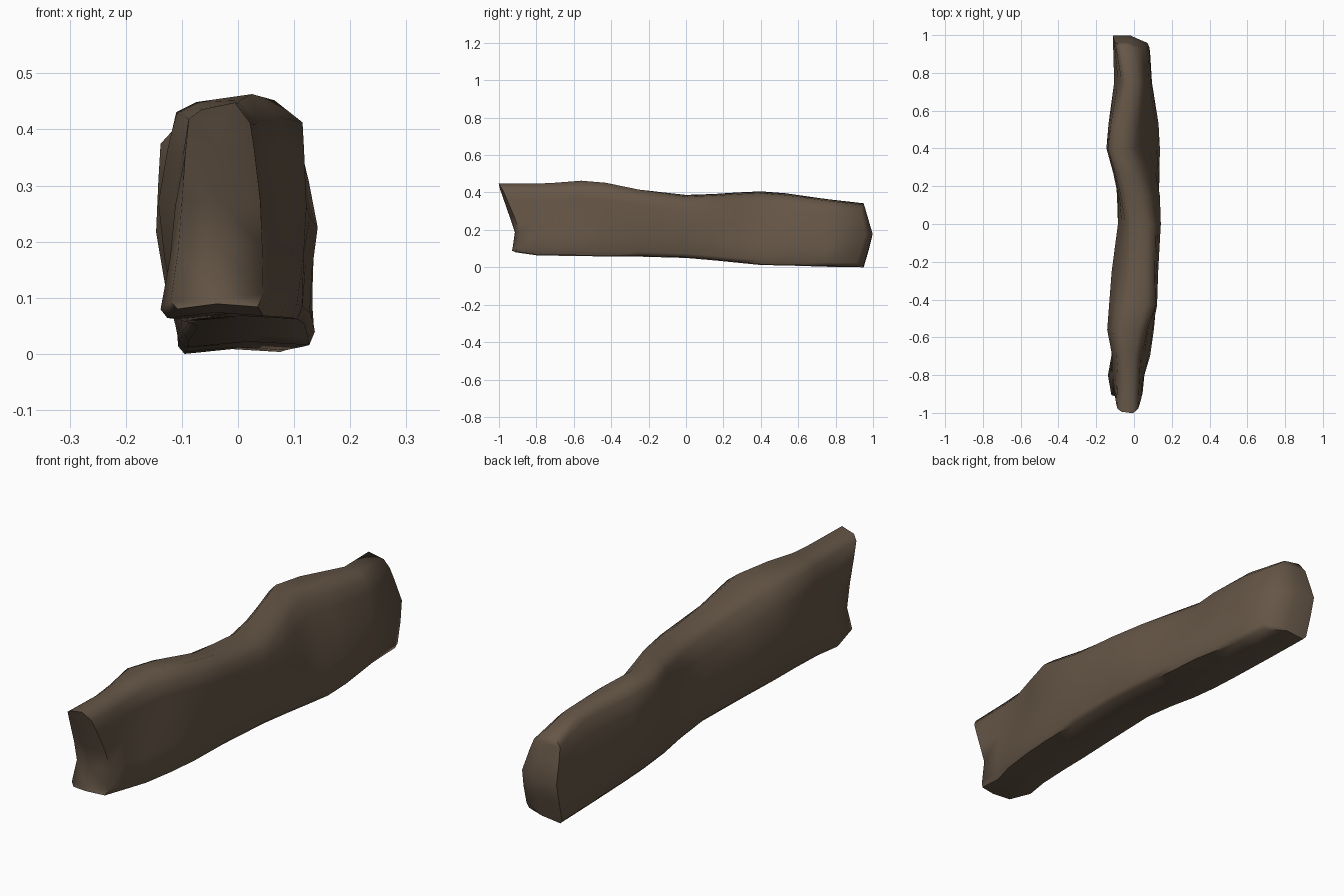
import bpy, bmesh

if "Cube" in bpy.data.objects:
    bpy.data.objects.remove(bpy.data.objects["Cube"])

# Stations along the length: y, bottom z, top z,
# left x (bottom, middle, top), right x (top, middle, bottom)
STATIONS = [
    (-0.93, .080, .448, -.120, -.100, -.088, .022, .040, .045),
    (-0.80, .064, .447, -.138, -.112, -.085, .030, .045, .055),
    (-0.70, .062, .452, -.120, -.115, -.092, .035, .055, .085),
    (-0.56, .060, .463, -.112, -.142, -.110, .070, .080, .105),
    (-0.43, .058, .452, -.108, -.132, -.085, .115, .122, .115),
    (-0.25, .057, .415, -.100, -.118, -.050, .110, .128, .118),
    (0.00, .050, .387, -.085, -.085, -.045, .115, .142, .128),
    (0.15, .037, .392, -.090, -.085, -.070, .085, .137, .132),
    (0.27, .025, .400, -.100, -.110, -.100, .045, .115, .135),
    (0.40, .012, .406, -.100, -.146, -.138, .005, .080, .137),
    (0.53, .010, .396, -.105, -.135, -.122, .025, .082, .130),
    (0.75, .003, .365, -.105, -.105, -.065, .048, .080, .095),
    (0.93, .000, .342, -.107, -.112, -.100, .032, .072, .085),
]


def end_shift(x, y, t, mid, half):
    """Slanted, bowed broken ends; t is the height from 0 to 1."""
    bow = min(1, abs((x - mid) / half)) ** 2
    if y < -0.9:
        slant = .09 * max(0, t - .3) / .7 if t > .15 else .02 * (1 - t / .15)
        return .015 - slant + .025 * bow
    if y > 0.9:
        return .02 + .05 * (1 - abs(t - .5) * 2) - .04 * max(0, (x - mid) / half)
    return 0


def point(s, x, t):
    y, zb, zt, lb, lm, lt, rt, rm, rb = s
    dy = end_shift(x, y, t, (lm + rm) / 2, (rm - lm) / 2)
    return (x, y + dy, zb + t * (zt - zb))


def ring(s):
    """Rough rounded slab cross-section, its crest tilting along the length."""
    y, zb, zt, lb, lm, lt, rt, rm, rb = s
    hi_r, hi_l = (1, .965) if y < -.2 else (.975, 1)
    pts = [(lb + .012, 0), ((lb + rb) / 2, .025), (rb - .01, .01), (rb, .07),
           (rb * .7 + rm * .3, .3), (rm, .52), (rm * .4 + rt * .6, .77),
           (rt, .9), (rt * .75 + lt * .25, hi_r), (rt * .2 + lt * .8, hi_l),
           (lt, .92), (lm * .5 + lt * .5, .75), (lm, .52),
           (lm * .65 + lb * .35, .28), (lb, .04)]
    return [point(s, x, t) for x, t in pts]


bm = bmesh.new()
rings = [[bm.verts.new(p) for p in ring(s)] for s in STATIONS]
n = len(rings[0])

# Long sides
for a, b in zip(rings, rings[1:]):
    for i in range(n):
        j = (i + 1) % n
        bm.faces.new((a[i], a[j], b[j], b[i]))

# Bowed ends: rows joining right side, middle and left side
for s, r in ((STATIONS[0], rings[0]), (STATIONS[-1], rings[-1])):
    rows = [(r[2], r[1], r[0])]
    for i in range(3, 8):
        right, left = r[i], r[17 - i]
        x = (right.co.x + left.co.x) / 2
        t = ((right.co.z + left.co.z) / 2 - s[1]) / (s[2] - s[1])
        rows.append((right, bm.verts.new(point(s, x, t)), left))
    for a, b in zip(rows, rows[1:]):
        for k in (0, 1):
            bm.faces.new((a[k], a[k + 1], b[k + 1], b[k]))
    right, mid, left = rows[-1]
    bm.faces.new((right, mid, r[8]))
    bm.faces.new((r[8], mid, r[9]))
    bm.faces.new((r[9], mid, left))

bmesh.ops.recalc_face_normals(bm, faces=bm.faces)
mesh = bpy.data.meshes.new("rock_slab")
bm.to_mesh(mesh)
bm.free()
slab = bpy.data.objects.new("rock_slab", mesh)
bpy.context.collection.objects.link(slab)

# Brown stone colour
mat = bpy.data.materials.new("dark brown stone")
mat.diffuse_color = (.130, .092, .062, 1)
mat.use_nodes = True
mat.node_tree.nodes["Principled BSDF"].inputs["Base Color"].default_value = mat.diffuse_color
mesh.materials.append(mat)

# Smooth shading with sharp broken edges
bpy.context.view_layer.objects.active = slab
slab.select_set(True)
bpy.ops.object.shade_smooth_by_angle(angle=1.2)
